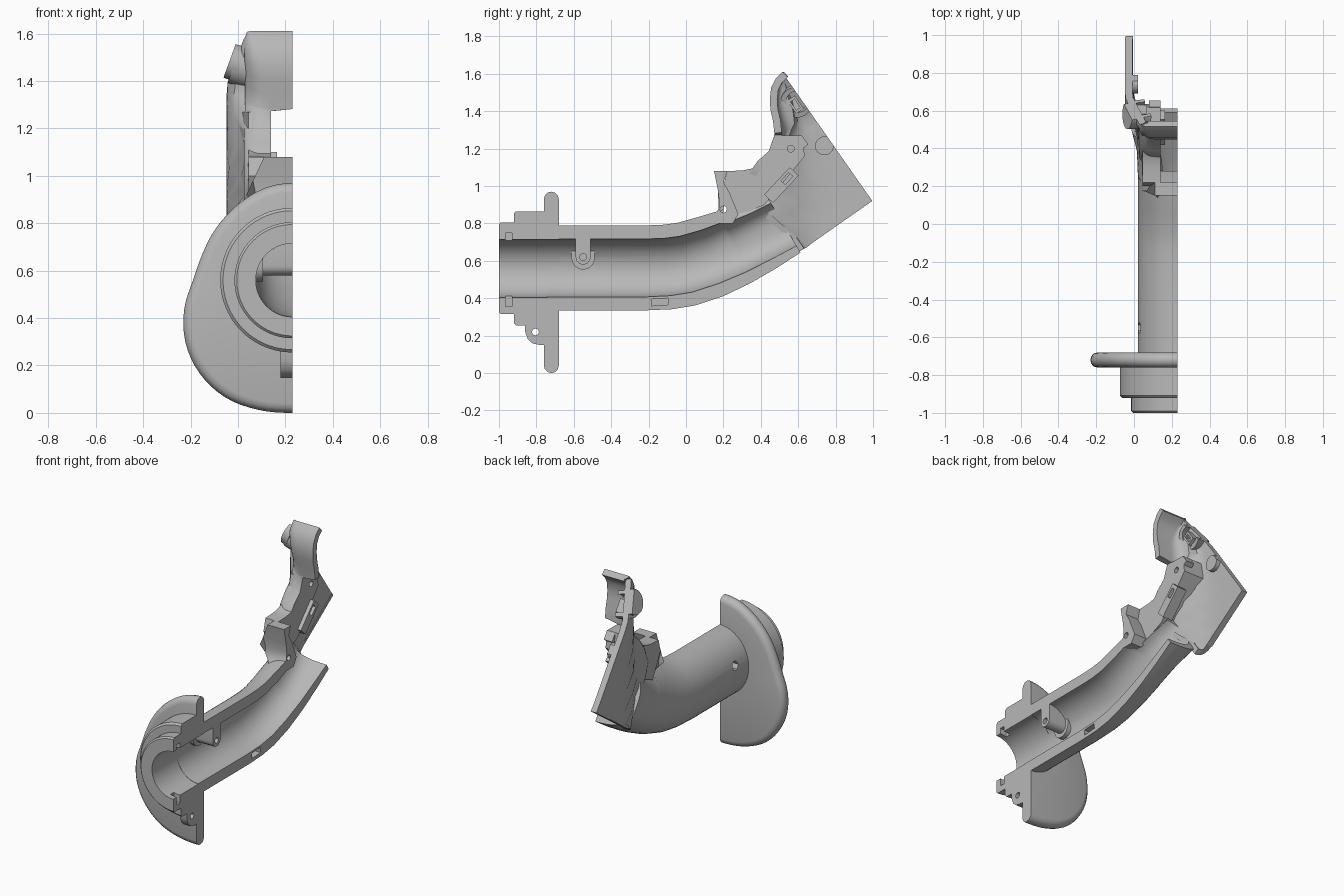
import bpy, bmesh, math
from mathutils import Vector, Matrix

cube = bpy.data.objects.get("Cube")
if cube:
    bpy.data.objects.remove(cube)

grey = bpy.data.materials.new("plain grey")
grey.use_nodes = True
grey.diffuse_color = (0.48, 0.48, 0.48, 1)
grey.node_tree.nodes["Principled BSDF"].inputs["Base Color"].default_value = (0.48, 0.48, 0.48, 1)

CUT = 0.23      # plane where the body is split
AXIS = 0.56     # height of the bore axis
BORE = 0.155
TILT = math.radians(35)
ALONG = Vector((0, math.cos(TILT), math.sin(TILT)))
UP = Vector((0, -math.sin(TILT), math.cos(TILT)))
CORNER = Vector((0, 0.995, 0.922))   # lower rear corner of the head


def finish(name, bm):
    bmesh.ops.recalc_face_normals(bm, faces=bm.faces[:])
    mesh = bpy.data.meshes.new(name)
    bm.to_mesh(mesh)
    bm.free()
    mesh.materials.append(grey)
    obj = bpy.data.objects.new(name, mesh)
    bpy.context.collection.objects.link(obj)
    return obj


def loft(name, rows, closed=True):
    bm = bmesh.new()
    grid = [[bm.verts.new(p) for p in row] for row in rows]
    n = len(rows[0])
    for a, b in zip(grid, grid[1:]):
        for i in range(n if closed else n - 1):
            j = (i + 1) % n
            bm.faces.new((a[i], a[j], b[j], b[i]))
    if closed:
        bm.faces.new(grid[0])
        bm.faces.new(grid[-1][::-1])
    return finish(name, bm)


def prism(name, outline, left, right):
    """Side outline (y, z) spread across x; left may be a rule of y and z."""
    side = left if callable(left) else (lambda y, z: left)
    return loft(name, [[(side(y, z), y, z) for y, z in outline],
                       [(right, y, z) for y, z in outline]])


def half_ring(name, profile, radius=lambda a: 0, steps=48):
    """Half turn about the bore; a profile point is (uses radius rule, r, y)."""
    rows = []
    for i in range(steps + 1):
        a = math.pi * i / steps
        row = []
        for outer, r, y in profile:
            r += radius(a) if outer else 0
            row.append((CUT - r * math.sin(a), y, AXIS + r * math.cos(a)))
        rows.append(row)
    return loft(name, rows)


def cylinder(name, y, z, r, x0, x1, clip=False, sides=32, lean=0):
    bm = bmesh.new()
    place = Matrix.Translation(((x0 + x1) / 2, y, z)) @ Matrix.Rotation(math.pi / 2 + lean, 4, 'Y')
    bmesh.ops.create_cone(bm, cap_ends=True, segments=sides, radius1=r, radius2=r,
                          depth=x1 - x0, matrix=place)
    if clip:
        cut = bmesh.ops.bisect_plane(bm, geom=bm.verts[:] + bm.edges[:] + bm.faces[:],
                                     plane_co=CORNER, plane_no=ALONG, clear_outer=True)
        edges = [e for e in cut["geom_cut"] if isinstance(e, bmesh.types.BMEdge)]
        if edges:
            bmesh.ops.holes_fill(bm, edges=edges)
    return finish(name, bm)


def box(name, centre, size, angle=0):
    bm = bmesh.new()
    m = Matrix.Translation(centre) @ Matrix.Rotation(angle, 4, 'X') @ Matrix.Diagonal((*size, 1))
    bmesh.ops.create_cube(bm, size=1, matrix=m)
    return finish(name, bm)


def apply(obj):
    bpy.ops.object.select_all(action='DESELECT')
    obj.select_set(True)
    bpy.context.view_layer.objects.active = obj
    for m in list(obj.modifiers):
        bpy.ops.object.modifier_apply(modifier=m.name)


def carve(obj, cutter):
    m = obj.modifiers.new("cut", 'BOOLEAN')
    m.operation, m.solver, m.object = 'DIFFERENCE', 'EXACT', cutter
    apply(obj)
    bpy.data.objects.remove(cutter)


# Egg shaped flange, radius sampled every 15 degrees from the top
EGG = [.41, .407, .397, .391, .391, .397, .42, .473, .522, .555, .57, .566, .56]


def egg(a):
    f = a / math.pi * 12
    i = min(int(f), 11)
    p = [EGG[abs(k) if k <= 12 else 24 - k] for k in (i - 1, i, i + 1, i + 2)]
    t = f - i
    return p[1] + .5 * t * (p[2] - p[0] + t * (2 * p[0] - 5 * p[1] + 4 * p[2] - p[3]
                            + t * (3 * (p[1] - p[2]) + p[3] - p[0])))


rim = [(True, -.04 * (1 - math.cos(b)), -.72 + .04 * math.sin(b))
       for b in [math.radians(d) for d in range(-90, 91, 30)]]
half_ring("flange", [(False, BORE, -.76)] + rim + [(False, BORE, -.68)], egg)

# Stepped nozzle in front of the flange
nozzle = half_ring("stepped_nozzle", [(False, r, y) for r, y in (
    (BORE, -1), (.235, -1), (.245, -.99), (.245, -.92), (.293, -.92), (.305, -.908),
    (.305, -.72), (BORE, -.72))])
for z in (.71, .395):
    carve(nozzle, box("slot_cutter", (.23, -.948, z), (.09, .035, .08)))

# Curved tube: y, z, tilt, outer height, outer width, inner height, inner width, squareness, open top
rows = []
for y, z, tilt, ho, wo, hi, wi, k, t0 in (
        (-.74, .562, 0, .227, .21, .155, .155, 1, 0), (-.22, .562, 0, .227, .21, .155, .155, 1, 0),
        (-.1, .567, 6, .227, .21, .154, .155, 1, 0), (0, .582, 12, .226, .21, .153, .155, 1, 0),
        (.13, .622, 18, .222, .21, .15, .155, .95, 0), (.25, .67, 24, .212, .21, .147, .155, .9, 0),
        (.27, .679, 25, .21, .21, .147, .155, .9, 25), (.4, .738, 28, .195, .215, .14, .165, .8, 25),
        (.52, .799, 31, .18, .245, .138, .2, .7, 25)):
    c, s = math.cos(math.radians(tilt)), math.sin(math.radians(tilt))
    row = []
    angles = [math.radians(t0 + (180 - t0) * i / 24) for i in range(25)]
    for h, w, order in ((ho, wo, angles), (hi, wi, angles[::-1])):
        for a in order:
            v = h * math.copysign(abs(math.cos(a)) ** k, math.cos(a))
            row.append((CUT - w * max(math.sin(a), 0) ** k, y - s * v, z + c * v))
    rows.append(row)
tube = loft("curved_tube", rows)
carve(tube, box("drain_cutter", (.22, -.14, .38), (.06, .09, .035), math.radians(4)))
carve(tube, cylinder("screw_cutter", -.55, .62, .03, -.1, .12, sides=6))


def flank(y):
    """Outer x of the head: narrow like the tube in front, flared behind."""
    t = min(max((.64 - y) / .15, 0), 1)
    return -.028 + .073 * t * t * (3 - 2 * t)


# Head shell: height, depth, least outer x, front x
rows = []
for s, depth, xs, xf in ((0, .48, -.026, .03), (.08, .48, -.028, .03), (.2, .5, -.028, .05),
                         (.32, .54, -.028, .07), (.42, .53, -.028, .1), (.48, .46, -.028, .14),
                         (.505, .39, -.028, .14), (.515, .31, -.028, .14), (.575, .225, -.024, .14),
                         (.585, .22, -.02, CUT), (.643, .188, -.005, CUT), (.7, .165, .014, CUT),
                         (.745, .138, .028, CUT), (.79, .098, .042, CUT), (.812, .055, .052, CUT),
                         (.819, .01, .055, CUT)):
    d0 = depth - .016
    base = CORNER + UP * s
    xe = max(xs, flank((base - ALONG * d0).y))
    r = min(.09, depth * .5, (xf - xe) * .8)
    section = []
    for d in [(d0 - r) * i / 6 for i in range(6)]:
        section.append((d, max(xs, flank((base - ALONG * d).y))))
    section += [(d0 - r + r * math.sin(a), xe + r - r * math.cos(a))
                for a in [math.pi / 2 * i / 6 for i in range(7)]] + [(d0, xf)]
    rows.append([base - ALONG * d + Vector((x, 0, 0)) for d, x in section])
shell = loft("head_shell", rows, closed=False)
wall = shell.modifiers.new("wall", 'SOLIDIFY')
wall.thickness, wall.offset = .04, 0
apply(shell)

# Solid cheek beside the opening
cheek = prism("cheek_block", [(.2, 1.0), (.22, 1.08), (.3, 1.083), (.36, 1.095), (.42, 1.13),
                              (.46, 1.18), (.485, 1.27), (.62, 1.27), (.635, 1.16), (.52, 1.02),
                              (.42, .9), (.28, .84)], lambda y, z: flank(y), .14)
carve(cheek, cylinder("pin_cutter", .56, 1.2, .018, .05, .2))

# Upright collar in front of the opening
collar = prism("front_collar", [(.15, 1.08), (.22, 1.08), (.2, 1.02), (.23, .97), (.28, .85),
                                (.25, .8), (.1, .8), (.15, .84), (.175, .88), (.178, .92),
                                (.17, .98)],
               lambda y, z: .035 + max((z - .92) * .47, .92 - z), CUT)
carve(collar, cylinder("collar_cutter", .2, .875, .018, .1, .3))

# Clip, ledges and bosses inside the head
clip = box("cheek_clip", (.13, .51, 1.005), (.07, .2, .065), math.radians(47))
carve(clip, box("clip_cutter", (.16, .54, 1.04), (.06, .06, .03), math.radians(47)))
box("small_catch", (.11, .62, 1.235), (.06, .04, .06), TILT)
box("lower_lip", CORNER - ALONG * .2 + UP * .008 + Vector((-.025, 0, 0)),
    (.04, .4, .02), TILT)
cylinder("rear_tab", .74, 1.215, .05, -.03, .02, clip=True)
pivot = cylinder("pivot_boss", .59, 1.46, .085, -.02, .07, clip=True, lean=.3)
carve(pivot, cylinder("pivot_cutter", .595, 1.45, .06, .02, .12, lean=.3))
hub = box("pivot_hub", (.035, .585, 1.435), (.07, .05, .085), TILT)
carve(hub, box("hub_cutter", (.06, .585, 1.435), (.06, .025, .055), TILT))
cylinder("pivot_cap", .58, 1.48, .078, -.036, .01, clip=True, lean=.35)


# Screw post in the bore and lug beneath the nozzle
def post_outline(half, low):
    arc = [math.radians(a) for a in range(180, 361, 20)]
    return [(-.55 + half * math.cos(a), low + half + half * math.sin(a)) for a in arc] \
        + [(-.55 + half, .69), (-.55 - half, .69)]


prism("post_surround", post_outline(.062, .553), .07, .105)
post = prism("screw_post", post_outline(.04, .58), .09, CUT)
carve(post, cylinder("post_cutter", -.55, .62, .018, .15, .3))
prism("post_root", [(-.59, .68), (-.51, .68), (-.51, .73), (-.59, .73)], .15, CUT)
lug = prism("nozzle_lug", [(-.86, .28), (-.86, .22), (-.845, .18), (-.82, .158), (-.78, .15),
                           (-.74, .15), (-.74, .28)], .18, CUT)
carve(lug, cylinder("lug_cutter", -.805, .22, .018, .1, .3))

# Smooth shading with crisp edges
bpy.ops.object.select_all(action='DESELECT')
for obj in bpy.context.scene.objects:
    if obj.type == 'MESH' and grey.name in obj.data.materials:
        obj.select_set(True)
        bpy.context.view_layer.objects.active = obj
bpy.ops.object.shade_smooth_by_angle(angle=math.radians(32))
